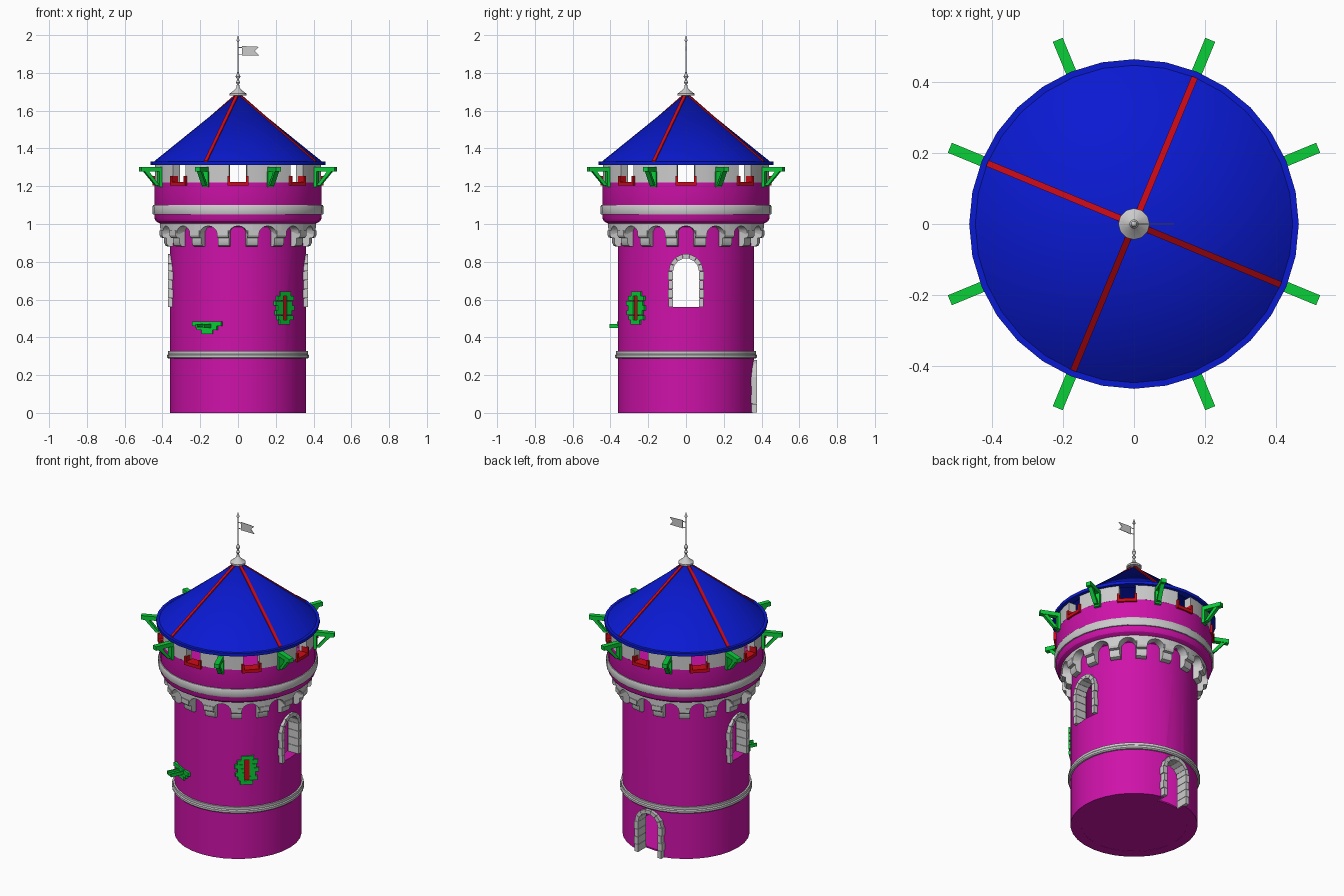
import bpy, bmesh
from math import sin, cos, pi, radians, sqrt

if "Cube" in bpy.data.objects:
    bpy.data.objects.remove(bpy.data.objects["Cube"])

SEG = 32
COL = {"magenta": (0.62, 0.006, 0.4), "blue": (0.003, 0.01, 0.64),
       "green": (0.003, 0.62, 0.04), "red": (0.62, 0.003, 0.008)}
MATS = {}
for n, c in COL.items():
    MATS[n] = bpy.data.materials.new(n)
    MATS[n].diffuse_color = (*c, 1)


def shade(ob):
    bpy.ops.object.select_all(action='DESELECT')
    ob.select_set(True)
    bpy.context.view_layer.objects.active = ob
    bpy.ops.object.shade_smooth_by_angle(angle=radians(30))


def finish(bm, name, mat=None, smooth=True):
    bmesh.ops.recalc_face_normals(bm, faces=bm.faces)
    me = bpy.data.meshes.new(name)
    bm.to_mesh(me)
    bm.free()
    ob = bpy.data.objects.new(name, me)
    bpy.context.collection.objects.link(ob)
    if mat:
        me.materials.append(MATS[mat])
    if smooth:
        shade(ob)
    return ob


def lathe(name, prof, mat=None, seg=SEG, closed=True):
    """Revolve an (r, z) profile about z."""
    bm = bmesh.new()
    rings = [[bm.verts.new((r * cos(2 * pi * i / seg), r * sin(2 * pi * i / seg), z))
              for i in range(seg)] for r, z in prof]
    for k in range(len(prof) if closed else len(prof) - 1):
        m = (k + 1) % len(prof)
        if prof[k][0] == 0 and prof[m][0] == 0:
            continue
        for i in range(seg):
            j = (i + 1) % seg
            bm.faces.new((rings[k][i], rings[k][j], rings[m][j], rings[m][i]))
    bmesh.ops.remove_doubles(bm, verts=bm.verts, dist=1e-6)
    return finish(bm, name, mat)


def place(az, r, t, z):
    return (r * cos(az) - t * sin(az), r * sin(az) + t * cos(az), z)


def solid(bm, a, b):
    """Prism between two matching point loops."""
    va, vb = [bm.verts.new(p) for p in a], [bm.verts.new(p) for p in b]
    bm.faces.new(va)
    bm.faces.new(vb[::-1])
    for i in range(len(a)):
        j = (i + 1) % len(a)
        bm.faces.new((va[i], vb[i], vb[j], va[j]))


def side_prism(bm, az, pts, w):
    """(r, z) outline extruded sideways by +-w."""
    solid(bm, [place(az, r, -w, z) for r, z in pts], [place(az, r, w, z) for r, z in pts])


def face_prism(bm, az, pts, r0, r1):
    """(t, z) outline extruded radially."""
    solid(bm, [place(az, r0, t, z) for t, z in pts], [place(az, r1, t, z) for t, z in pts])


def block(bm, az, t0, t1, z0, z1, r0, r1):
    face_prism(bm, az, [(t0, z0), (t1, z0), (t1, z1), (t0, z1)], r0, r1)


def arc_wall(bm, cols, r0, r1):
    """Curved wall through columns of (angle, bottom, top)."""
    vs = [[bm.verts.new(place(a, r, 0, z)) for r, z in ((r0, z0), (r1, z0), (r1, z1), (r0, z1))]
          for a, z0, z1 in cols]
    for p, q in zip(vs, vs[1:]):
        for i in range(4):
            j = (i + 1) % 4
            bm.faces.new((p[i], q[i], q[j], p[j]))
    bm.faces.new(vs[0])
    bm.faces.new(vs[-1][::-1])


def arch(w, z0, spring, n=8):
    return [(w, z0), (w, spring)] + [(w * cos(pi * i / n), spring + w * sin(pi * i / n))
                                     for i in range(1, n)] + [(-w, spring), (-w, z0)]


# Hollow tower shaft with flared parapet and upper floor
tower = lathe("tower_wall", [(0.36, 0), (0.36, 0.985), (0.41, 1.0), (0.435, 1.015), (0.443, 1.03),
                             (0.443, 1.22), (0.395, 1.22), (0.395, 1.06), (0, 1.06),
                             (0, 0.99), (0.30, 0.99), (0.30, 0)], "magenta")
lathe("ground_floor", [(0, 0.001), (0.305, 0.001), (0.305, 0.01), (0, 0.01)], "magenta")

# Openings: two windows, rear door, arrow slit
SLIT = radians(-47)
openings = [(0, 0.56, 0.75), (pi, 0.56, 0.75), (pi / 2, 0, 0.19)]
cut = bmesh.new()
for az, z0, sp in openings:
    face_prism(cut, az, arch(0.075, z0 - (0.02 if z0 == 0 else 0), sp), 0.2, 0.5)
block(cut, SLIT, -0.02, 0.02, 0.485, 0.625, 0.34, 0.5)
cutter = finish(cut, "opening_cutter", smooth=False)
cutter.hide_render = True
mod = tower.modifiers.new("openings", 'BOOLEAN')
mod.operation, mod.object, mod.solver = 'DIFFERENCE', cutter, 'EXACT'
bpy.context.view_layer.objects.active = tower
bpy.ops.object.modifier_apply(modifier=mod.name)
bpy.data.objects.remove(cutter)
shade(tower)

# Stone surrounds lining each arched opening
for name, (az, z0, sp) in zip(("right_window_frame", "left_window_frame", "door_frame"), openings):
    bm = bmesh.new()
    wi, wo, n = 0.068, 0.092, 4
    front = 0.376 if z0 == 0 else 0.371
    h = (sp - z0) / n
    for i in range(n):
        for s in (-1, 1):
            out = wo + (0.004 if i % 2 else 0)
            block(bm, az, s * wi, s * out, z0 + i * h + 0.001, z0 + (i + 1) * h - 0.001, 0.298, front)
    for i in range(7):
        a, b = pi * i / 7 + 0.01, pi * (i + 1) / 7 - 0.01
        face_prism(bm, az, [(r * cos(x), sp + r * sin(x)) for r, x in
                            ((wi, a), (wo, a), (wo, b), (wi, b))], 0.298, front)
    finish(bm, name, smooth=False)

# Moulded string courses
lathe("lower_band", [(0.35, 0.288), (0.369, 0.288), (0.375, 0.294), (0.375, 0.306), (0.37, 0.312),
                     (0.37, 0.327), (0.35, 0.327)])
lathe("upper_band", [(0.43, 1.05), (0.45, 1.05), (0.453, 1.057), (0.453, 1.092), (0.449, 1.1), (0.43, 1.1)])

# Corbel table: 16 stepped corbels joined by small arches
bm = bmesh.new()
half = pi / 16
gap = half * 0.62
for k in range(16):
    c = 2 * pi * k / 16 + half
    side_prism(bm, c, [(0.34, 0.965), (0.417, 0.965), (0.417, 0.94), (0.41, 0.928), (0.393, 0.925),
                       (0.393, 0.9), (0.385, 0.885), (0.37, 0.88), (0.34, 0.88)], 0.03)
    m = c + half
    cols = [(m - half, 0.945, 1.003), (m - gap, 0.945, 1.003)]
    for i in range(9):
        u = -cos(pi * i / 8)
        cols.append((m + gap * u * 0.999, 0.945 + 0.045 * sqrt(max(0, 1 - u * u)), 1.003))
    cols += [(m + gap, 0.945, 1.003), (m + half, 0.945, 1.003)]
    arc_wall(bm, cols, 0.35, 0.413)
finish(bm, "corbel_table")

# Merlons, red crenel sills and green timber brackets
mer, sill, brk = bmesh.new(), bmesh.new(), bmesh.new()
for k in range(8):
    c = pi / 4 * k
    a0, a1 = c + 0.105, c + pi / 4 - 0.105
    arc_wall(mer, [(a0 + (a1 - a0) * i / 4, 1.22, 1.312) for i in range(5)], 0.396, 0.443)
    block(sill, c, -0.056, 0.056, 1.203, 1.223, 0.39, 0.452)
    for s in (-1, 1):
        block(sill, c, s * 0.043, s * 0.056, 1.223, 1.255, 0.39, 0.452)
    b = c + pi / 8
    block(brk, b, -0.015, 0.015, 1.278, 1.303, 0.40, 0.56)
    block(brk, b, -0.018, 0.018, 1.195, 1.278, 0.43, 0.458)
    side_prism(brk, b, [(0.455, 1.205), (0.475, 1.205), (0.54, 1.279), (0.515, 1.279)], 0.012)
finish(mer, "merlons")
finish(sill, "crenel_sills", "red", False)
finish(brk, "roof_brackets", "green", False)

# Conical roof shell with rim and four ribs
lathe("roof", [(0.463, 1.312), (0.463, 1.33), (0.446, 1.33), (0, 1.69), (0, 1.667), (0.42, 1.312)], "blue")
bm = bmesh.new()
for k in range(4):
    side_prism(bm, radians(67.5 + 90 * k), [(0.446, 1.32), (0.446, 1.337), (0.02, 1.681), (0.02, 1.66)], 0.009)
finish(bm, "roof_ribs", "red", False)

# Finial, pole and spear tip
lathe("finial", [(0, 1.678), (0.044, 1.68), (0.044, 1.69), (0.022, 1.707), (0.009, 1.722), (0.006, 1.74),
                 (0.012, 1.75), (0.006, 1.76), (0.006, 1.768), (0.013, 1.78), (0.006, 1.795), (0.004, 1.80),
                 (0.003, 1.965), (0.009, 1.97), (0, 2.0)], seg=12, closed=False)

# Swallow-tailed flag with two ties
bm = bmesh.new()
flag = [(0.022, 1.942), (0.112, 1.938), (0.09, 1.916), (0.112, 1.892), (0.022, 1.892)]
side_prism(bm, 0, flag, 0.0015)
for z in (1.897, 1.933):
    block(bm, 0, -0.001, 0.001, z, z + 0.004, 0, 0.023)
finish(bm, "flag", smooth=False)

# Exposed bricks around the arrow slit
bm = bmesh.new()
rows = [(0.052, 0.06), (0.066, 0.05), (0.055, 0.068), (0.07, 0.055), (0.056, 0.064)]
for i, (l, r) in enumerate(rows):
    z = 0.492 + i * 0.0255
    block(bm, SLIT, -l, -0.014, z, z + 0.0245, 0.33, 0.369)
    block(bm, SLIT, 0.014, r, z, z + 0.0245, 0.33, 0.366)
block(bm, SLIT, -0.038, 0.034, 0.467, 0.491, 0.33, 0.368)
block(bm, SLIT, -0.034, 0.04, 0.62, 0.643, 0.33, 0.368)
finish(bm, "slit_bricks", "green", False)
bm = bmesh.new()
block(bm, SLIT, -0.015, 0.015, 0.49, 0.622, 0.33, 0.36)
finish(bm, "arrow_slit", "red", False)

# Stepped brick patch with projecting spout
bm = bmesh.new()
SP = radians(-117)
for t0, t1, z0, z1 in ((-0.085, -0.03, 0.46, 0.484), (-0.029, 0.03, 0.46, 0.484), (0.031, 0.085, 0.46, 0.484),
                       (-0.06, 0, 0.439, 0.459), (0.001, 0.06, 0.439, 0.459), (-0.03, 0.035, 0.417, 0.438)):
    block(bm, SP, t0, t1, z0, z1, 0.33, 0.367)
finish(bm, "brick_patch", "green", False)
bm = bmesh.new()
block(bm, SP, -0.026, 0.026, 0.45, 0.457, 0.34, 0.442)
for s in (-1, 1):
    block(bm, SP, s * 0.018, s * 0.026, 0.457, 0.47, 0.34, 0.442)
finish(bm, "water_spout", "green", False)

for m in bpy.data.materials:
    if m.users and not m.is_grease_pencil:
        m.use_nodes = True
        m.node_tree.nodes["Principled BSDF"].inputs["Base Color"].default_value = m.diffuse_color
